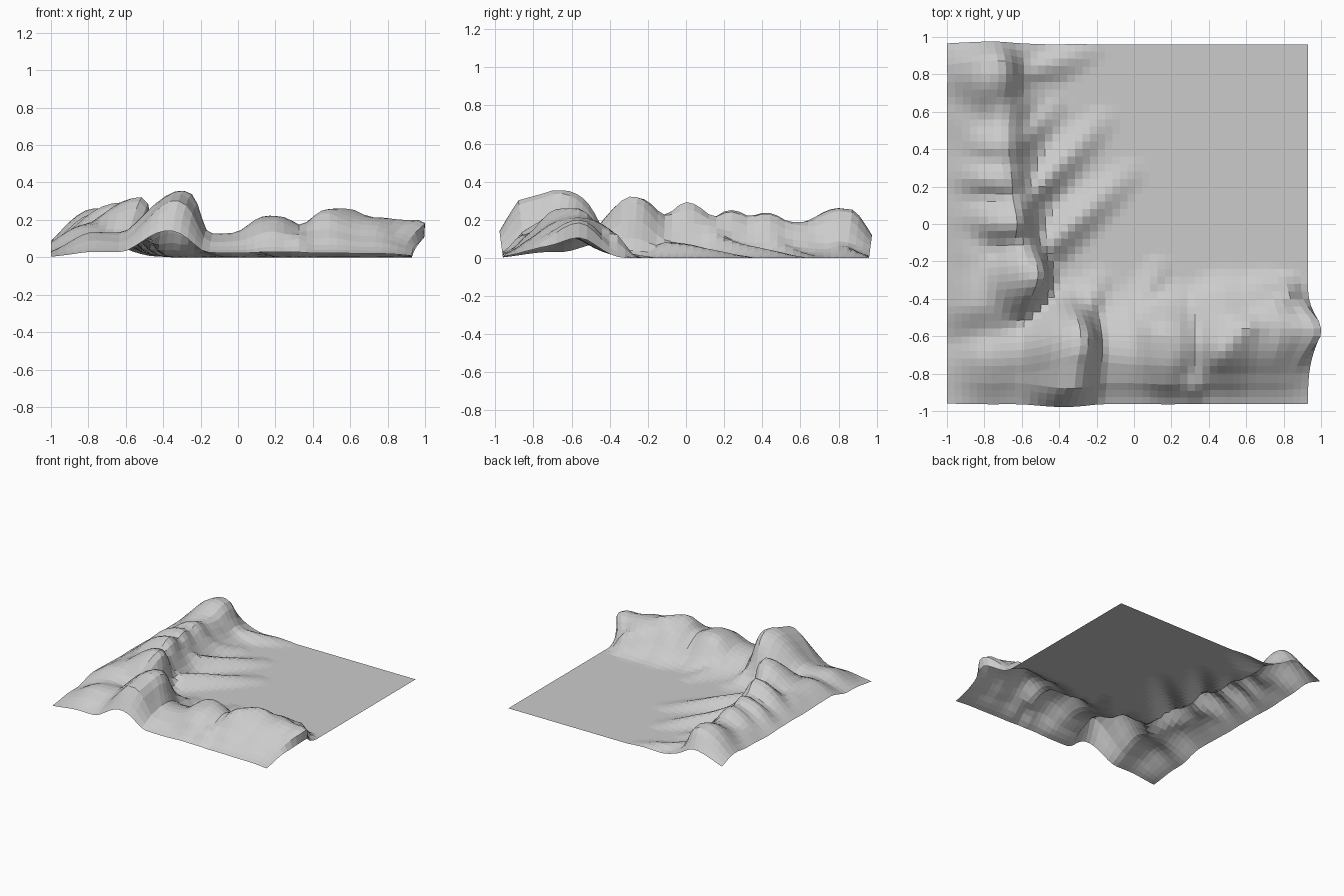
import bpy, bmesh, math
from mathutils import Vector, noise

# Hills: centre x, centre y, reach left, right, front, back, height
HILLS = [
    (-0.37, -0.70, 0.23, 0.18, 0.28, 0.26, 0.355),
    (-0.62, -0.28, 0.21, 0.14, 0.22, 0.19, 0.325),
    (-0.70, 0.02, 0.22, 0.11, 0.16, 0.17, 0.28),
    (-0.72, 0.24, 0.22, 0.12, 0.14, 0.14, 0.25),
    (-0.72, 0.42, 0.20, 0.14, 0.15, 0.15, 0.225),
    (-0.76, 0.79, 0.24, 0.15, 0.24, 0.19, 0.245),
    (0.18, -0.65, 0.22, 0.21, 0.24, 0.22, 0.235),
    (0.50, -0.62, 0.21, 0.24, 0.24, 0.24, 0.25),
    (0.70, -0.55, 0.20, 0.18, 0.26, 0.20, 0.23),
    (0.86, -0.56, 0.12, 0.085, 0.21, 0.16, 0.205),
]
# Spurs: start x, y, end x, y, radius, start height, end height
SPURS = [
    (-0.80, 0.82, -0.80, -0.42, 0.23, 0.16, 0.18),
    (-0.72, 0.60, -0.64, -0.30, 0.15, 0.18, 0.25),
    (-0.75, -0.70, 0.75, -0.68, 0.22, 0.14, 0.14),
    (-0.45, -0.10, -0.03, 0.27, 0.09, 0.10, 0.02),
    (-0.60, 0.12, -0.17, 0.55, 0.085, 0.13, 0.02),
    (-0.68, 0.36, -0.45, 0.62, 0.08, 0.15, 0.03),
    (-0.60, 0.80, -0.22, 0.93, 0.08, 0.08, 0.015),
    (-0.28, -0.50, -0.20, -0.33, 0.09, 0.14, 0.03),
    (0.02, -0.50, 0.12, -0.24, 0.08, 0.08, 0.02),
    (0.32, -0.84, 0.60, -0.55, 0.10, 0.12, 0.22),
    (0.50, -0.50, 0.80, -0.38, 0.08, 0.14, 0.14),
]
# Overhangs: centre x, y, radius, sideways push x, y
PUSHES = [
    (-0.28, -0.66, 0.26, 0.06, 0.06),
    (-0.57, -0.28, 0.22, 0.07, 0.02),
    (-0.64, 0.03, 0.17, 0.04, 0.0),
    (-0.68, 0.25, 0.15, 0.02, 0.0),
    (-0.68, 0.78, 0.22, 0.04, 0.0),
    (0.91, -0.57, 0.19, 0.17, 0.0),
]


def height(x, y):
    total = 0.0
    for cx, cy, l, r, f, b, h in HILLS:
        dx = (x - cx) / (r if x > cx else l)
        dy = (y - cy) / (b if y > cy else f)
        total += (h * math.exp(-(dx * dx + dy * dy) ** 1.3)) ** 5
    for x0, y0, x1, y1, r, h0, h1 in SPURS:
        ax, ay = x1 - x0, y1 - y0
        t = max(0, min(1, ((x - x0) * ax + (y - y0) * ay) / (ax * ax + ay * ay)))
        d = math.hypot(x - x0 - t * ax, y - y0 - t * ay) / r
        total += ((h0 + (h1 - h0) * t) * math.exp(-d * d)) ** 5
    z = total ** 0.2
    # gullies and lumps grow with the height
    z *= 0.98 + 0.12 * noise.noise(Vector((x * 5.5, y * 5.5, 0.3)))
    return min(0.355, max(0.0, z - 0.006))


# Terrain sheet: a regular grid that is raised and pushed
bm = bmesh.new()
N = 48
rows = []
for j in range(N + 1):
    row = []
    for i in range(N + 1):
        x, y = -1 + 1.93 * i / N, -0.96 + 1.92 * j / N
        z = height(x, y)
        px = py = 0.0
        for cx, cy, r, dx, dy in PUSHES:
            g = math.exp(-((x - cx) ** 2 + (y - cy) ** 2) / (r * r)) * z / 0.27
            px += dx * g
            py += dy * g
        if abs(y) > 0.8:
            py = math.copysign(0.13, y) * z
        row.append(bm.verts.new((min(1.0, x + px), y + py, z)))
    rows.append(row)
for j in range(N):
    for i in range(N):
        bm.faces.new((rows[j][i], rows[j][i + 1], rows[j + 1][i + 1], rows[j + 1][i]))

mesh = bpy.data.meshes.new("terrain")
bm.to_mesh(mesh)
bm.free()
terrain = bpy.data.objects.new("terrain", mesh)
bpy.context.collection.objects.link(terrain)

# Plain grey ground
grey = bpy.data.materials.new("ground grey")
grey.diffuse_color = (0.6, 0.6, 0.6, 1)
mesh.materials.append(grey)
